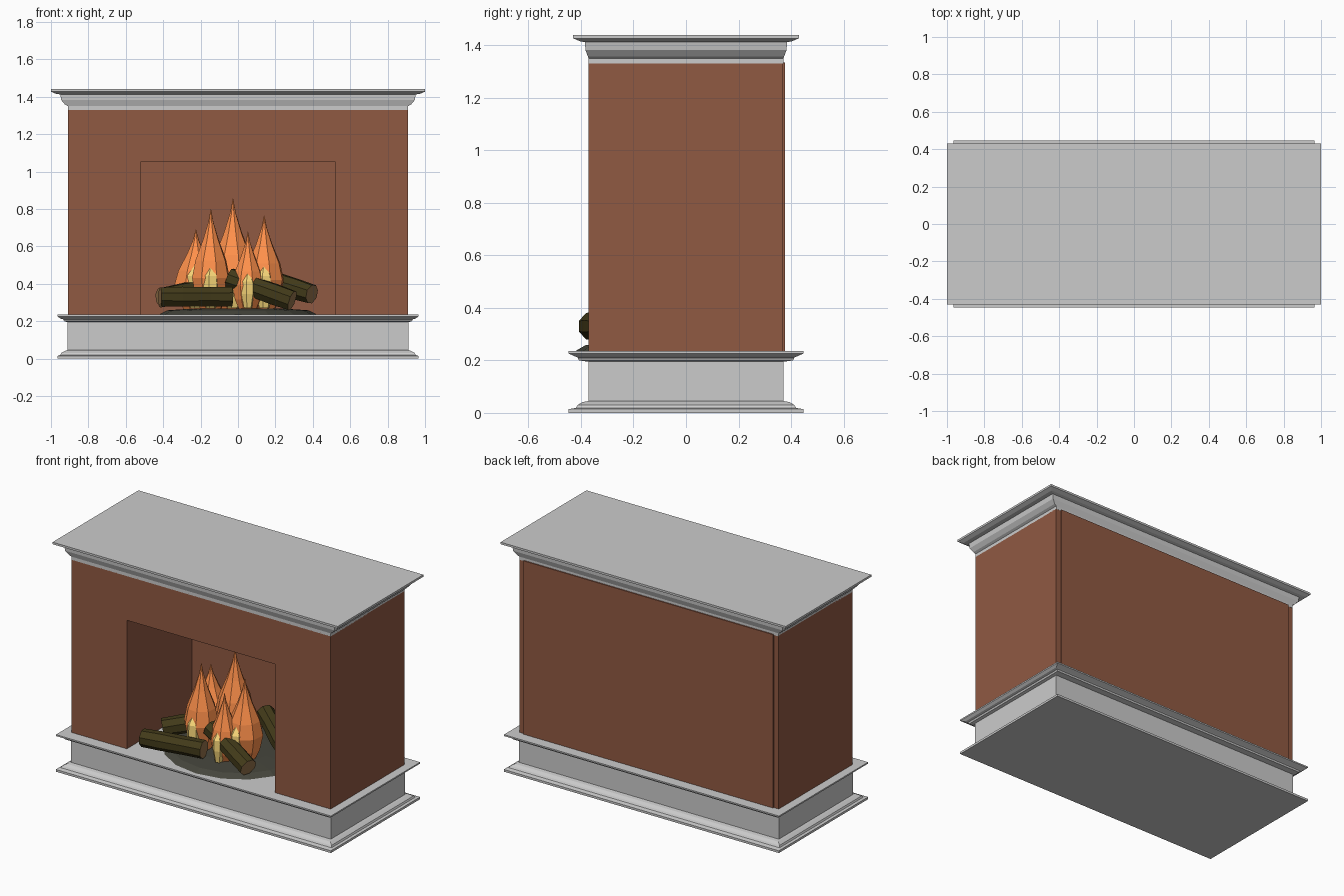
import bpy, bmesh, math, random
from mathutils import Vector

if "Cube" in bpy.data.objects:
    bpy.data.objects.remove(bpy.data.objects["Cube"])

random.seed(4)


def material(name, rgb):
    m = bpy.data.materials.new(name)
    m.diffuse_color = (*rgb, 1)
    m.use_nodes = True
    m.node_tree.nodes["Principled BSDF"].inputs["Base Color"].default_value = m.diffuse_color
    return m


BRICK = material("brick", (0.28, 0.10, 0.055))
BARK = material("bark", (0.055, 0.043, 0.01))
WOOD = material("cut_wood", (0.30, 0.17, 0.07))
FLAME = material("flame", (1.0, 0.28, 0.07))
CORE = material("flame_core", (1.0, 0.72, 0.2))
ASH = material("ash", (0.06, 0.06, 0.045))


def finish(name, bm, *mats):
    bmesh.ops.recalc_face_normals(bm, faces=bm.faces[:])
    mesh = bpy.data.meshes.new(name)
    bm.to_mesh(mesh)
    bm.free()
    for m in mats:
        mesh.materials.append(m)
    ob = bpy.data.objects.new(name, mesh)
    bpy.context.collection.objects.link(ob)
    return ob


def loft(name, rings, *mats, cap_index=0):
    """Skin a list of equal-length point rings and cap both ends."""
    bm = bmesh.new()
    loops = [[bm.verts.new(p) for p in ring] for ring in rings]
    n = len(loops[0])
    for a, b in zip(loops, loops[1:]):
        for i in range(n):
            j = (i + 1) % n
            bm.faces.new((a[i], a[j], b[j], b[i]))
    for end in (loops[0], loops[-1]):
        bm.faces.new(end).material_index = cap_index
    return finish(name, bm, *mats)


def moulding(name, profile, *mats):
    """Stack of rectangles given as (half width, half depth, height)."""
    return loft(name, [[(-x, -y, z), (x, -y, z), (x, y, z), (-x, y, z)]
                       for x, y, z in profile], *mats)


def circle(cx, cy, rx, ry, z, n, turn=0.0):
    return [(cx + rx * math.cos(turn + math.tau * i / n),
             cy + ry * math.sin(turn + math.tau * i / n), z) for i in range(n)]


# Stone hearth with stepped mouldings
moulding("hearth_base", [
    (.965, .447, 0), (.965, .447, .014), (.95, .42, .019), (.945, .413, .03),
    (.925, .395, .041), (.912, .372, .045), (.912, .372, .195), (.93, .408, .2),
    (.935, .412, .21), (.95, .42, .214), (.965, .447, .226), (.965, .447, .235)])

# Mantel shelf
moulding("mantel", [
    (.91, .371, 1.33), (.91, .371, 1.35), (.925, .374, 1.358), (.945, .383, 1.382),
    (.95, .385, 1.412), (.975, .405, 1.416), (1, .43, 1.427), (1, .43, 1.44)])

# Brick surround: one arch-shaped outline pushed back
outline = [(-.91, .235), (-.91, 1.335), (.91, 1.335), (.91, .235),
           (.52, .235), (.52, 1.05), (-.52, 1.05), (-.52, .235)]
loft("brick_surround", [[(x, y, z) for x, z in outline] for y in (-.371, .37)], BRICK)

# Back panel closing the firebox
loft("back_panel", [[(-.875, y, .235), (.875, y, .235), (.875, y, 1.335), (-.875, y, 1.335)]
                    for y in (.28, .378)], BRICK)

# Ash bed
ash_rings = []
for s, z in ((1, .236), (.9, .258), (.55, .268)):
    ash_rings.append([(x, y + .0, z) for x, y, z in circle(0, -.05, .42 * s, .37 * s, z, 16)])
loft("ash_bed", ash_rings, ASH)


# Logs: eight-sided, slightly knobbly, pale cut ends
def log(name, a, b, r=.055):
    a, b = Vector(a), Vector(b)
    rot = (b - a).to_track_quat('Z', 'Y')
    rings = []
    for t, k in ((0, 1), (.3, 1.06), (.7, .98), (1, 1.04)):
        ring = circle(0, 0, r * k, r * k, 0, 8, math.pi / 8)
        rings.append([a.lerp(b, t) + rot @ (Vector(p) * random.uniform(.95, 1.05))
                      for p in ring])
    loft(name, rings, BARK, WOOD, cap_index=1)


log("front_left_log", (-.417, -.36, .33), (-.035, -.29, .33))
log("front_right_log", (.29, -.31, .31), (-.045, -.2, .43))
log("right_log", (.395, -.07, .345), (.1, .13, .44))
log("back_left_log", (-.41, -.17, .325), (-.1, .06, .39))


# Flames: teardrops with a small bright core pushed to the front
def teardrop(name, x, y, z0, z1, r, n, mat, profile):
    rings = [circle(x, y, r * k, r * k, z0 + t * (z1 - z0), n, .3) for t, k in profile]
    loft(name, rings, mat)


FLAME_SHAPE = ((0, .5), (.15, .82), (.33, 1), (.5, .82), (.7, .42), (.87, .14), (1, .01))
CORE_SHAPE = ((0, .6), (.4, 1), (.75, .95), (1, .15))
flames = [(-.225, .05, .69, .12), (-.145, -.16, .80, .105), (-.027, .01, .855, .12),
          (.053, -.21, .68, .088), (.14, -.13, .765, .11)]
for i, (x, y, top, r) in enumerate(flames, 1):
    teardrop(f"flame_{i}", x, y, .25, top, r, 8, FLAME, FLAME_SHAPE)
    teardrop(f"flame_core_{i}", x, y - r * .68, .27, .5 if i != 4 else .46,
             r * .42, 6, CORE, CORE_SHAPE)
